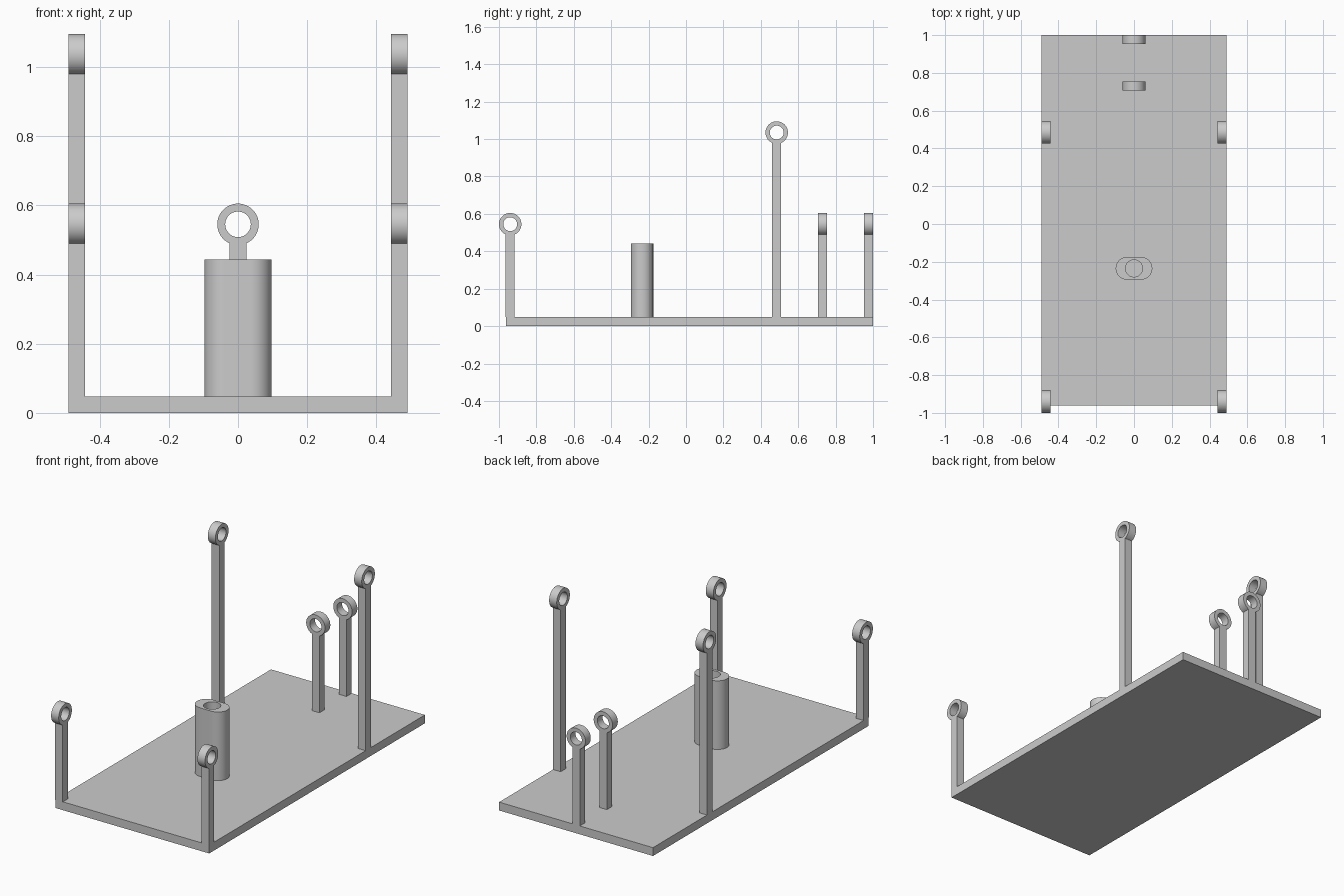
import bpy, bmesh
from math import pi, sin, cos, asin, sqrt, radians
from mathutils import Matrix

cube = bpy.data.objects.get("Cube")
if cube:
    bpy.data.objects.remove(cube, do_unlink=True)

GREY = (0.6, 0.6, 0.6, 1)
mat = bpy.data.materials.new("plain grey")
mat.use_nodes = True
mat.diffuse_color = GREY
mat.node_tree.nodes["Principled BSDF"].inputs["Base Color"].default_value = GREY

BASE_H = 0.048      # plate thickness
BAR = 0.048         # post width and depth
R_OUT, R_IN = 0.06, 0.037


def arc(cx, cy, r, a0, a1, n):
    return [(cx + r * cos(a0 + (a1 - a0) * i / n),
             cy + r * sin(a0 + (a1 - a0) * i / n)) for i in range(n + 1)]


def circle(cx, cy, r, n=48):
    return arc(cx, cy, r, 0, 2 * pi, n)[:-1]


def extrude_profile(name, loops, depth, matrix):
    """Fill the loops (outline, then holes), extrude about the middle, and place."""
    curve = bpy.data.curves.new(name, 'CURVE')
    curve.dimensions = '2D'
    curve.fill_mode = 'BOTH'
    curve.extrude = depth / 2
    for pts in loops:
        spline = curve.splines.new('POLY')
        spline.points.add(len(pts) - 1)
        for p, (x, y) in zip(spline.points, pts):
            p.co = (x, y, 0, 1)
        spline.use_cyclic_u = True
    temp = bpy.data.objects.new(name + "_outline", curve)
    bpy.context.collection.objects.link(temp)
    bpy.context.view_layer.update()
    graph = bpy.context.evaluated_depsgraph_get()
    mesh = bpy.data.meshes.new_from_object(temp.evaluated_get(graph))
    bpy.data.objects.remove(temp, do_unlink=True)

    bm = bmesh.new()
    bm.from_mesh(mesh)
    bmesh.ops.remove_doubles(bm, verts=bm.verts, dist=1e-5)
    bmesh.ops.recalc_face_normals(bm, faces=bm.faces)
    bm.transform(matrix)
    bm.to_mesh(mesh)
    bm.free()
    mesh.materials.clear()
    mesh.materials.append(mat)
    obj = bpy.data.objects.new(name, mesh)
    bpy.context.collection.objects.link(obj)
    bpy.ops.object.select_all(action='DESELECT')
    obj.select_set(True)
    bpy.context.view_layer.objects.active = obj
    bpy.ops.object.shade_smooth_by_angle(angle=radians(30))
    return obj


def eye_post(name, x, y, ring_z, turn):
    """Square post topped by a ring; the turn sets which way the ring faces."""
    half = BAR / 2
    gap = asin(half / R_OUT)
    outline = arc(0, ring_z, R_OUT, -pi / 2 + gap, 1.5 * pi - gap, 44)
    outline += [(-half, BASE_H), (half, BASE_H)]
    place = (Matrix.Translation((x, y, 0)) @ Matrix.Rotation(turn, 4, 'Z')
             @ Matrix.Rotation(pi / 2, 4, 'X'))
    extrude_profile(name, [outline, circle(0, ring_z, R_IN)], BAR, place)


# Base plate
plate = [(-0.49, -0.962), (0.49, -0.962), (0.49, 1.0), (-0.49, 1.0)]
extrude_profile("base_plate", [plate], BASE_H, Matrix.Translation((0, 0, BASE_H / 2)))

# Paired side posts, rings facing sideways
for side, x in (("left", 0.466), ("right", -0.466)):
    eye_post("front_post_" + side, x, -0.94, 0.545, pi / 2)
    eye_post("tall_post_" + side, x, 0.485, 1.035, pi / 2)

# Two posts on the centre line, rings facing front
eye_post("inner_back_post", 0, 0.73, 0.545, 0)
eye_post("rear_back_post", 0, 0.976, 0.545, 0)

# Oval socket with a round bore
TOP = 0.443
oval = arc(0.037, 0, 0.06, -pi / 2, pi / 2, 24) + arc(-0.037, 0, 0.06, pi / 2, 1.5 * pi, 24)
extrude_profile("oval_socket", [oval, circle(0, 0, 0.045)], TOP - BASE_H,
                Matrix.Translation((0, -0.235, (TOP + BASE_H) / 2)))
